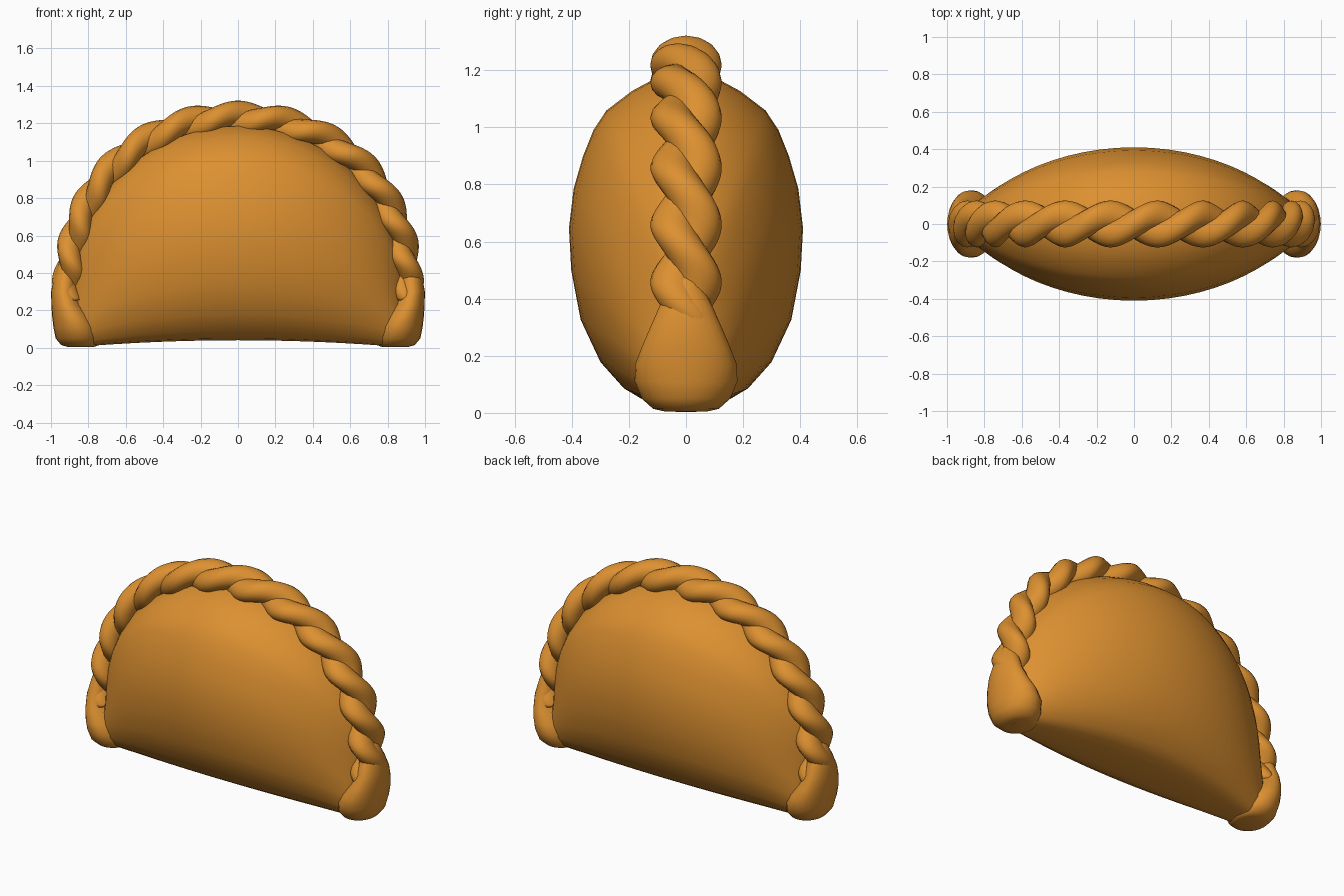
import bpy, bmesh, math
from math import sin, cos, pi, radians, sqrt

if "Cube" in bpy.data.objects:
    bpy.data.objects.remove(bpy.data.objects["Cube"])

crust = bpy.data.materials.new("golden crust")
crust.diffuse_color = (0.72, 0.28, 0.03, 1)
crust.use_nodes = True
crust.node_tree.nodes["Principled BSDF"].inputs["Base Color"].default_value = crust.diffuse_color


def loft(name, rings):
    """Skin a list of equal-length point rings into a smooth closed mesh."""
    bm = bmesh.new()
    vr = [[bm.verts.new(p) for p in r] for r in rings]
    n = len(vr[0])
    for a, b in zip(vr, vr[1:]):
        for i in range(n):
            j = (i + 1) % n
            bm.faces.new((a[i], a[j], b[j], b[i]))
    bm.faces.new(vr[0][::-1])
    bm.faces.new(vr[-1])
    bmesh.ops.recalc_face_normals(bm, faces=bm.faces)
    me = bpy.data.meshes.new(name)
    bm.to_mesh(me)
    bm.free()
    ob = bpy.data.objects.new(name, me)
    bpy.context.collection.objects.link(ob)
    me.materials.append(crust)
    me.polygons.foreach_set("use_smooth", [True] * len(me.polygons))
    return ob


# plump filled body: lens-shaped slices along x
PROFILE = [(0.0, 0.22), (0.008, 0.38), (0.04, 0.53), (0.12, 0.73), (0.25, 0.9),
           (0.4, 0.98), (0.53, 1.0), (0.65, 0.96), (0.75, 0.88), (0.83, 0.79),
           (0.89, 0.68), (0.95, 0.46), (1.0, 0.2)]


def body_slice(x):
    top = 0.3 + sqrt(max(0.0, 0.885 ** 2 - x * x))
    bottom = 0.04 - 0.035 * (x / 0.85) ** 2
    half = 0.41 * (1 - (x / 0.9) ** 2) ** 0.7
    flare = 0.07 * (x / 0.85) ** 6      # base spreads into the corner folds
    side = [((half + flare * max(0, 1 - 1.8 * t)) * f, bottom + t * (top - bottom))
            for t, f in PROFILE]
    return [(x, y, z) for y, z in side] + [(x, -y, z) for y, z in side[::-1]]


loft("filled_body", [body_slice(0.875 * sin(radians(a))) for a in range(-90, 91, 6)])


# two-strand rope crimp around the curved rim
def strand(name, phase):
    rings = []
    steps = 220
    for k in range(steps + 1):
        deg = -93 + 186 * k / steps
        th = radians(deg)
        phi = pi * deg * (1 + 1.5e-5 * deg * deg) / 16 + phase
        rad = 0.925 + 0.02 * sin(2 * th) ** 2
        off_n, off_y = 0.028 * cos(phi), 0.046 * sin(phi)
        ring = []
        for i in range(16):
            u = 2 * pi * i / 16
            r = rad + off_n + 0.068 * cos(u)
            y = off_y + 0.079 * sin(u)
            ring.append((0.975 * r * sin(th), y, 0.3 + r * cos(th)))
        rings.append(ring)
    loft(name, rings)


strand("crimp_strand_a", 0)
strand("crimp_strand_b", pi)

# pinched corner feet: z, centre x, half width x, half width y
FOOT = [(0.004, 0.84, 0.07, 0.07), (0.014, 0.845, 0.1, 0.115),
        (0.05, 0.855, 0.12, 0.155), (0.11, 0.865, 0.122, 0.18),
        (0.17, 0.887, 0.107, 0.178), (0.23, 0.915, 0.083, 0.155),
        (0.30, 0.932, 0.067, 0.125), (0.38, 0.925, 0.06, 0.09),
        (0.46, 0.91, 0.045, 0.05), (0.50, 0.90, 0.02, 0.02)]
for side, label in ((-1, "left"), (1, "right")):
    loft(label + "_corner_fold",
         [[(side * (c + rx * cos(2 * pi * i / 24)), ry * sin(2 * pi * i / 24), z)
           for i in range(24)] for z, c, rx, ry in FOOT])
